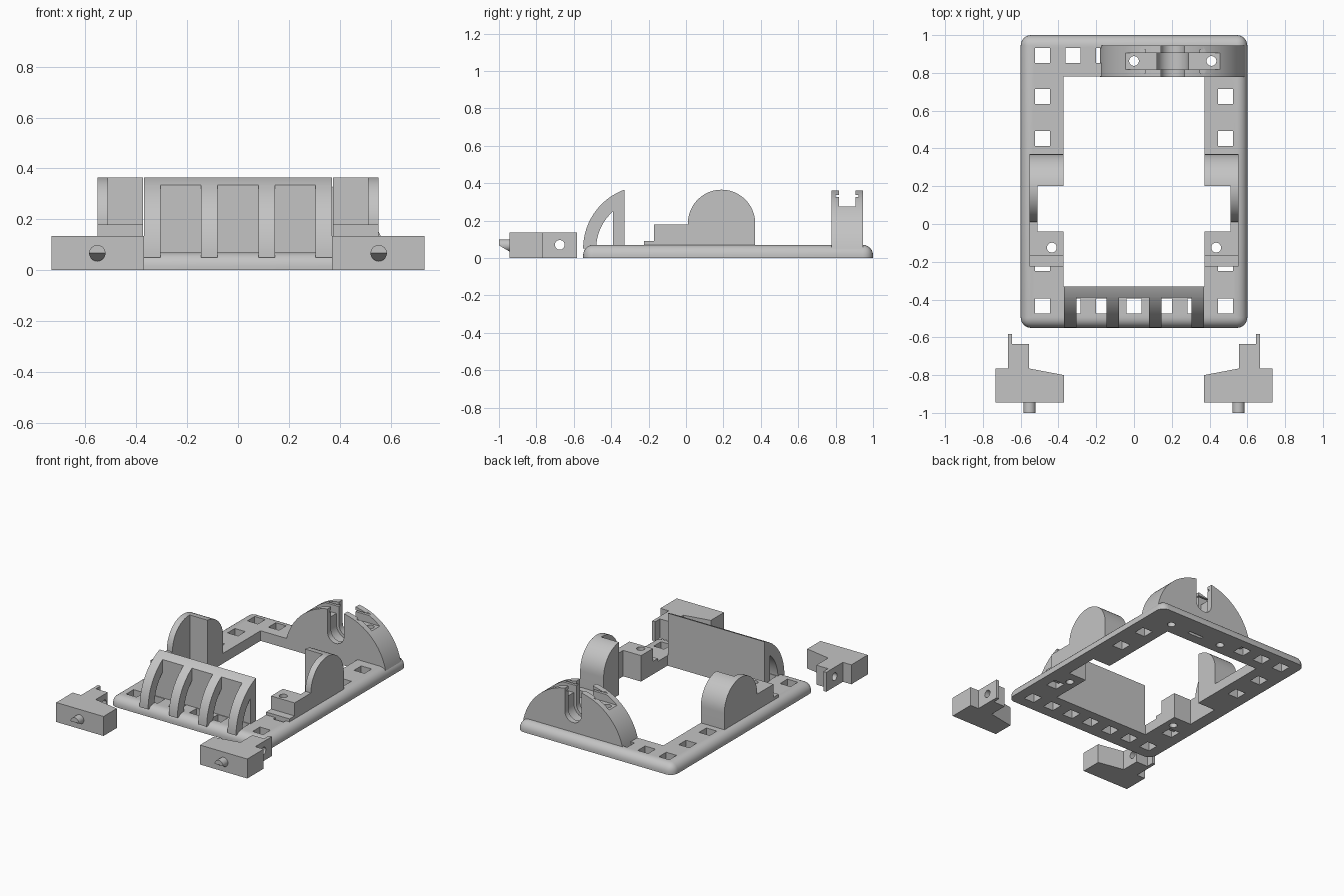
import bpy, bmesh
from math import sin, cos, pi, asin, acos
from mathutils import Matrix, Vector

cube = bpy.data.objects.get("Cube")
if cube:
    bpy.data.objects.remove(cube)

grey = bpy.data.materials.new("grey plastic")
grey.use_nodes = True
COLOUR = (0.55, 0.55, 0.55, 1)
grey.diffuse_color = COLOUR
grey.node_tree.nodes["Principled BSDF"].inputs["Base Color"].default_value = COLOUR


def finish(bm, name):
    bmesh.ops.recalc_face_normals(bm, faces=bm.faces)
    mesh = bpy.data.meshes.new(name)
    bm.to_mesh(mesh)
    bm.free()
    mesh.materials.append(grey)
    ob = bpy.data.objects.new(name, mesh)
    bpy.context.collection.objects.link(ob)
    return ob


def box(name, x, y, z):
    bm = bmesh.new()
    bmesh.ops.create_cube(bm, size=1)
    for v in bm.verts:
        v.co = [r[0] + (c + 0.5) * (r[1] - r[0]) for c, r in zip(v.co, (x, y, z))]
    return finish(bm, name)


def prism(name, points, axis, start, end):
    """Extrude a 2D outline along an axis; the other two axes stay in order."""
    bm = bmesh.new()

    def place(p, d):
        co = list(p)
        co.insert("xyz".index(axis), d)
        return bm.verts.new(co)
    low = [place(p, start) for p in points]
    high = [place(p, end) for p in points]
    bm.faces.new(low)
    bm.faces.new(high)
    for i in range(len(low)):
        j = (i + 1) % len(low)
        bm.faces.new((low[i], low[j], high[j], high[i]))
    return finish(bm, name)


def arc(cx, cy, r, a, b, n=24):
    return [(cx + r * cos(a + (b - a) * i / n), cy + r * sin(a + (b - a) * i / n))
            for i in range(n + 1)]


def rod(name, cx, cy, r, axis, start, end):
    return prism(name, arc(cx, cy, r, 0, 2 * pi, 32)[:-1], axis, start, end)


def apply(ob, mod):
    bpy.context.view_layer.objects.active = ob
    bpy.ops.object.modifier_apply(modifier=mod.name)


def cut(ob, cutters):
    for c in cutters:
        mod = ob.modifiers.new("cut", 'BOOLEAN')
        mod.operation, mod.solver, mod.object = 'DIFFERENCE', 'EXACT', c
        apply(ob, mod)
    for c in cutters:
        bpy.data.objects.remove(c)


def mirror(ob):
    apply(ob, ob.modifiers.new("mirror", 'MIRROR'))


ALL = (-0.5, 0.5)
SIDE_HOLE = (0.435, -0.125)
parts = []

# Base frame with rounded outer edge
frame = box("base_frame", (-0.6, 0.6), (-0.55, 1), (0, 0.07))
bm = bmesh.new()
bm.from_mesh(frame.data)
edges = [e for e in bm.edges if max(v.co.z for v in e.verts) > 0.01]
bmesh.ops.bevel(bm, geom=edges, offset=0.055, segments=6, profile=0.5, affect='EDGES')
bm.to_mesh(frame.data)
bm.free()

# Frame opening, side notches and rows of square holes
cutters = [box("opening", (-0.373, 0.373), (-0.33, 0.78), ALL),
           box("notch", (-0.51, 0.51), (-0.04, 0.2), ALL),
           box("rear_slot", (0.15, 0.26), (0.85, 0.872), (-0.1, 0.05))]
spots = [(0.1617 * i, -0.435) for i in range(-3, 4)]
spots += [(0.1617 * i, 0.893) for i in (-3, -2, -1)]
spots += [(s * 0.485, y) for s in (-1, 1) for y in (0.675, 0.452, -0.21)]
for x, y in spots:
    cutters.append(box("square", (x - 0.04, x + 0.04), (y - 0.04, y + 0.04), ALL))
for x, y in (SIDE_HOLE, (-SIDE_HOLE[0], SIDE_HOLE[1]), (0, 0.863), (0.41, 0.863)):
    cutters.append(rod("drill", x, y, 0.026, "z", *ALL))
cut(frame, cutters)
parts.append(frame)

# Rear half-round holder with a cable slot, screw channel and round cavity
CX, CZ, R = 0.205, -0.025, 0.39
lift = asin(0.065 / R)
holder = prism("rear_holder", arc(CX, CZ, R, lift, pi - lift, 40), "y", 0.778, 0.945)
cut(holder, [
    rod("slot_round", CX, 0.2, 0.063, "y", 0.7, 1),
    box("slot", (CX - 0.063, CX + 0.063), (0.7, 1), (0.2, 0.5)),
    rod("cavity_round", CX, 0.2, 0.083, "y", 0.818, 0.905),
    box("cavity", (CX - 0.083, CX + 0.083), (0.818, 0.905), (0.2, 0.5)),
    box("channel", (-0.3, 0.7), (0.818, 0.905), (0.275, 0.5)),
    box("groove", (-0.3, 0.7), (0.8, 0.923), (0.327, 0.337)),
    rod("drill_a", 0, 0.863, 0.026, "z", *ALL),
    rod("drill_b", 0.41, 0.863, 0.026, "z", *ALL)])
parts.append(holder)

# Side brackets: round-topped wall, stepped block and ledge
outline = [(-0.225, 0.03), (-0.225, 0.09), (-0.17, 0.09), (-0.17, 0.18), (0.01, 0.18)]
outline += arc(0.19, 0.185, 0.18, pi, 0) + [(0.37, 0.03)]
bracket = prism("side_brackets", outline, "x", 0.373, 0.553)
cut(bracket, [box("pocket", (0.3, 0.51), (-0.04, 0.2), ALL),
              rod("drill", *SIDE_HOLE, 0.026, "z", *ALL)])
mirror(bracket)
parts.append(bracket)

# Front wall and the curved ribs that brace it
BACK, FACE, AY, AZ = -0.33, -0.39, -0.215, 0.05
RO, RI = 0.335, 0.265


def angle(y, r):
    return acos((y - AY) / r)


wall = arc(AY, AZ, RO, angle(FACE, RO), angle(BACK, RO), 8)
parts.append(prism("front_wall", wall + [(BACK, 0), (FACE, 0)], "x", -0.37, 0.37))
rib = arc(AY, AZ, RO, pi, angle(FACE, RO), 16) + arc(AY, AZ, RI, angle(FACE, RI), pi, 16)
for i, (a, b) in enumerate(((-0.37, -0.305), (-0.145, -0.08), (0.08, 0.145), (0.305, 0.37))):
    parts.append(prism("front_rib_%d" % (i + 1), rib, "x", a, b))

# Loose clips with a drilled neck and thin end tab
plan = [(0.37, -0.945), (0.733, -0.945), (0.733, -0.765), (0.668, -0.765), (0.668, -0.583),
        (0.645, -0.583), (0.645, -0.635), (0.555, -0.635), (0.555, -0.765), (0.37, -0.8)]
clip = prism("clips", plan, "z", 0, 0.135)
cut(clip, [rod("drill", -0.675, 0.07, 0.026, "x", 0.5, 0.8)])
mirror(clip)
parts.append(clip)

# Clip pegs, slanted on the underside
peg = rod("clip_pegs", 0.553, 0.067, 0.032, "y", -1, -0.94)
bm = bmesh.new()
bm.from_mesh(peg.data)
cutting = bmesh.ops.bisect_plane(bm, geom=bm.verts[:] + bm.edges[:] + bm.faces[:],
                                 plane_co=Vector((0, -1, 0.067)),
                                 plane_no=Vector((0, -0.032, -0.055)), clear_outer=True)
bmesh.ops.contextual_create(bm, geom=[e for e in cutting["geom_cut"]
                                      if isinstance(e, bmesh.types.BMEdge)])
bm.to_mesh(peg.data)
bm.free()
mirror(peg)
parts.append(peg)

# Smooth the curves, keep hard edges
bpy.ops.object.select_all(action='DESELECT')
for ob in parts:
    ob.select_set(True)
bpy.context.view_layer.objects.active = frame
bpy.ops.object.shade_smooth_by_angle(angle=pi / 6)
